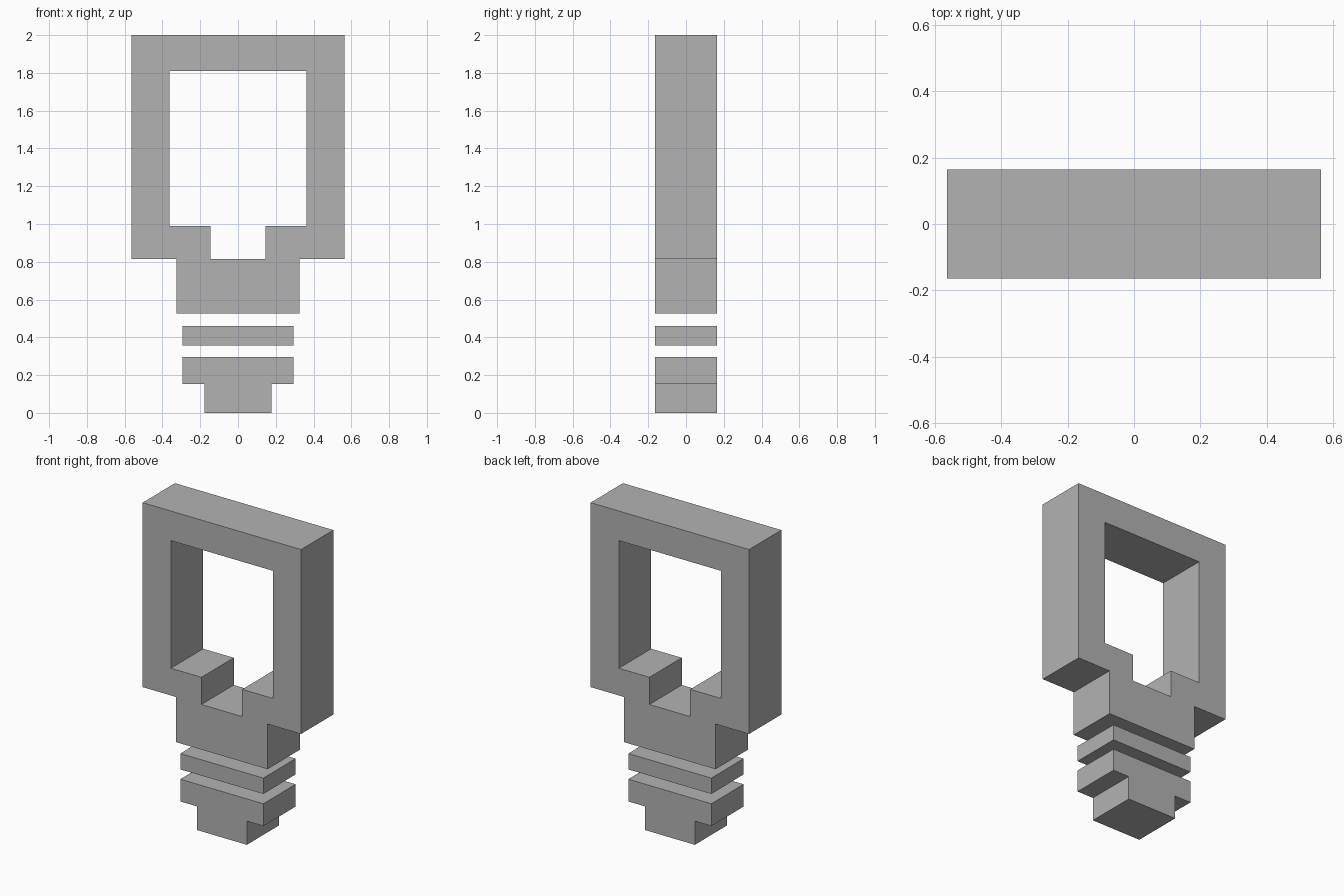
import bpy
import bmesh

cube = bpy.data.objects.get("Cube")
if cube:
    bpy.data.objects.remove(cube, do_unlink=True)

HALF_DEPTH = 0.164

grey = bpy.data.materials.new("plain_grey")
grey.use_nodes = True
colour = (0.45, 0.45, 0.45, 1)
grey.diffuse_color = colour
grey.node_tree.nodes["Principled BSDF"].inputs["Base Color"].default_value = colour


def mirrored_slab(name, half_profile):
    """Extrude a half profile (x, z) through the depth and mirror it across x = 0."""
    bm = bmesh.new()
    front = [bm.verts.new((x, -HALF_DEPTH, z)) for x, z in half_profile]
    back = [bm.verts.new((x, HALF_DEPTH, z)) for x, z in half_profile]
    bm.faces.new(front)
    bm.faces.new(back[::-1])
    count = len(half_profile)
    for i in range(count):
        j = (i + 1) % count
        # Leave the centre plane open so the halves join cleanly
        if half_profile[i][0] == 0 and half_profile[j][0] == 0:
            continue
        bm.faces.new((front[j], front[i], back[i], back[j]))
    bmesh.ops.recalc_face_normals(bm, faces=bm.faces)
    mesh = bpy.data.meshes.new(name)
    bm.to_mesh(mesh)
    bm.free()
    mesh.materials.append(grey)
    obj = bpy.data.objects.new(name, mesh)
    bpy.context.collection.objects.link(obj)
    mirror = obj.modifiers.new("Mirror", 'MIRROR')
    mirror.use_axis[0] = True
    mirror.use_clip = True
    return obj


# Square bulb frame with notched opening and neck
mirrored_slab("bulb_frame", [
    (0, 0.525), (0.325, 0.525), (0.325, 0.815), (0.563, 0.815),
    (0.563, 2), (0, 2),
    (0, 1.81), (0.362, 1.81), (0.362, 0.99), (0.145, 0.99),
    (0.145, 0.815), (0, 0.815),
])

# Floating socket band
mirrored_slab("socket_band", [(0, 0.358), (0.295, 0.358), (0.295, 0.46), (0, 0.46)])

# Stepped socket base with contact tip
mirrored_slab("socket_base", [
    (0, 0), (0.178, 0), (0.178, 0.152), (0.295, 0.152), (0.295, 0.295), (0, 0.295),
])
